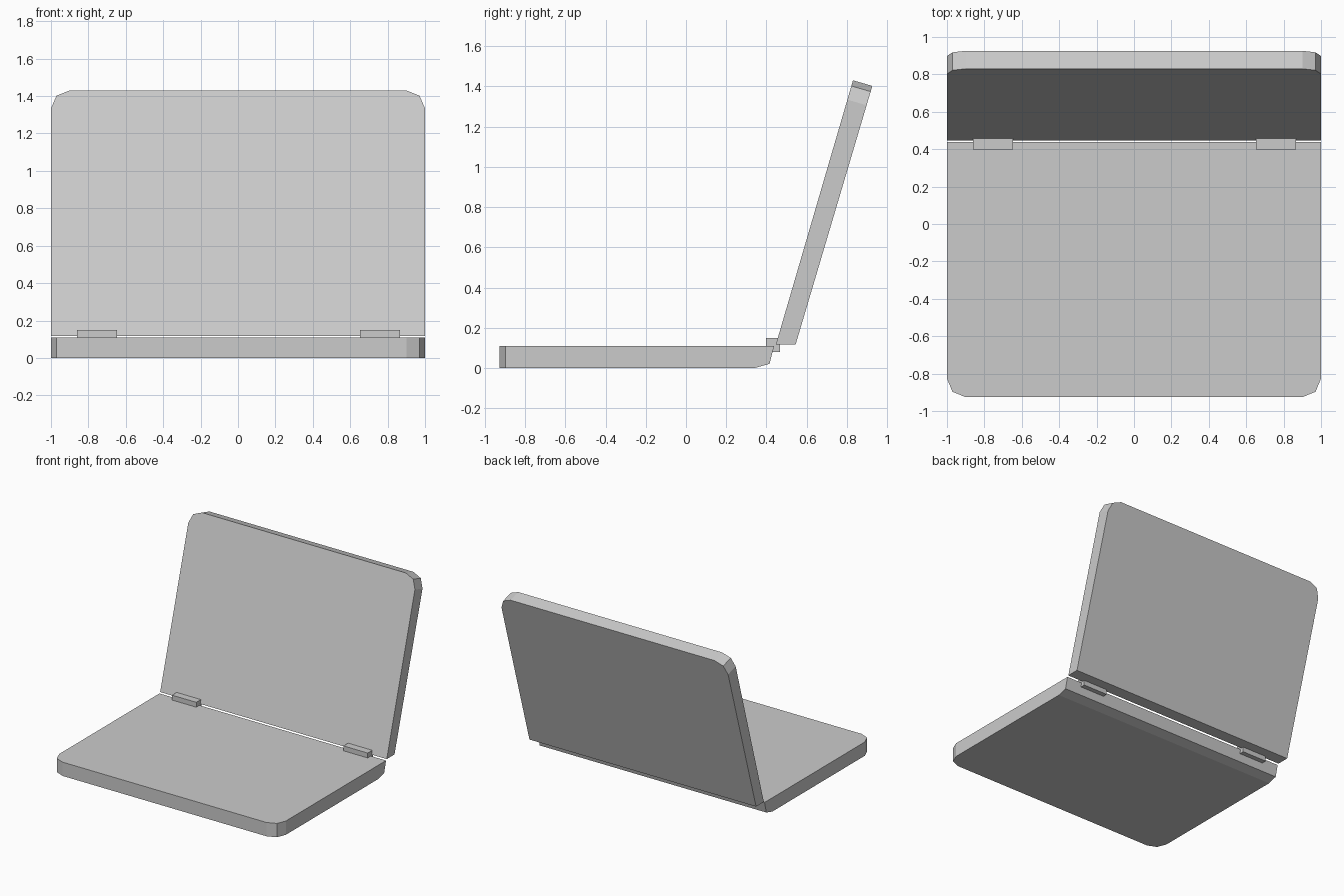
import bpy, bmesh

if "Cube" in bpy.data.objects:
    bpy.data.objects.remove(bpy.data.objects["Cube"])


def extrude_profile(name, profile, x0, x1, round_ids=()):
    """Sweep a (y, z) side profile along x; round the corner edges joining round_ids."""
    bm = bmesh.new()
    left = [bm.verts.new((x0, y, z)) for y, z in profile]
    right = [bm.verts.new((x1, y, z)) for y, z in profile]
    n = len(profile)
    bm.faces.new(left)
    bm.faces.new(right[::-1])
    for i in range(n):
        j = (i + 1) % n
        bm.faces.new((left[j], left[i], right[i], right[j]))
    bmesh.ops.recalc_face_normals(bm, faces=bm.faces)
    if round_ids:
        a, b = round_ids
        edges = [bm.edges.get((side[a], side[b])) for side in (left, right)]
        bmesh.ops.bevel(bm, geom=edges, offset=0.1, offset_type='OFFSET',
                        segments=2, profile=0.5, affect='EDGES')
    mesh = bpy.data.meshes.new(name)
    bm.to_mesh(mesh)
    bm.free()
    obj = bpy.data.objects.new(name, mesh)
    bpy.context.collection.objects.link(obj)
    return obj


# Base slab: tapered rear underside, rounded front corners
extrude_profile("base", [(-0.926, 0), (0.34, 0), (0.415, 0.021),
                         (0.438, 0.11), (-0.926, 0.11)], -1, 1, (0, 4))

# Tilted screen lid: level bottom edge, rounded top corners
extrude_profile("screen_lid", [(0.447, 0.118), (0.545, 0.118),
                               (0.926, 1.402), (0.83, 1.43)], -1, 1, (2, 3))

# Two hinge blocks bridging base and lid
for side, x in (("left", -0.754), ("right", 0.759)):
    extrude_profile("hinge_" + side, [(0.398, 0.079), (0.467, 0.079),
                                      (0.467, 0.149), (0.398, 0.149)],
                    x - 0.107, x + 0.107)
